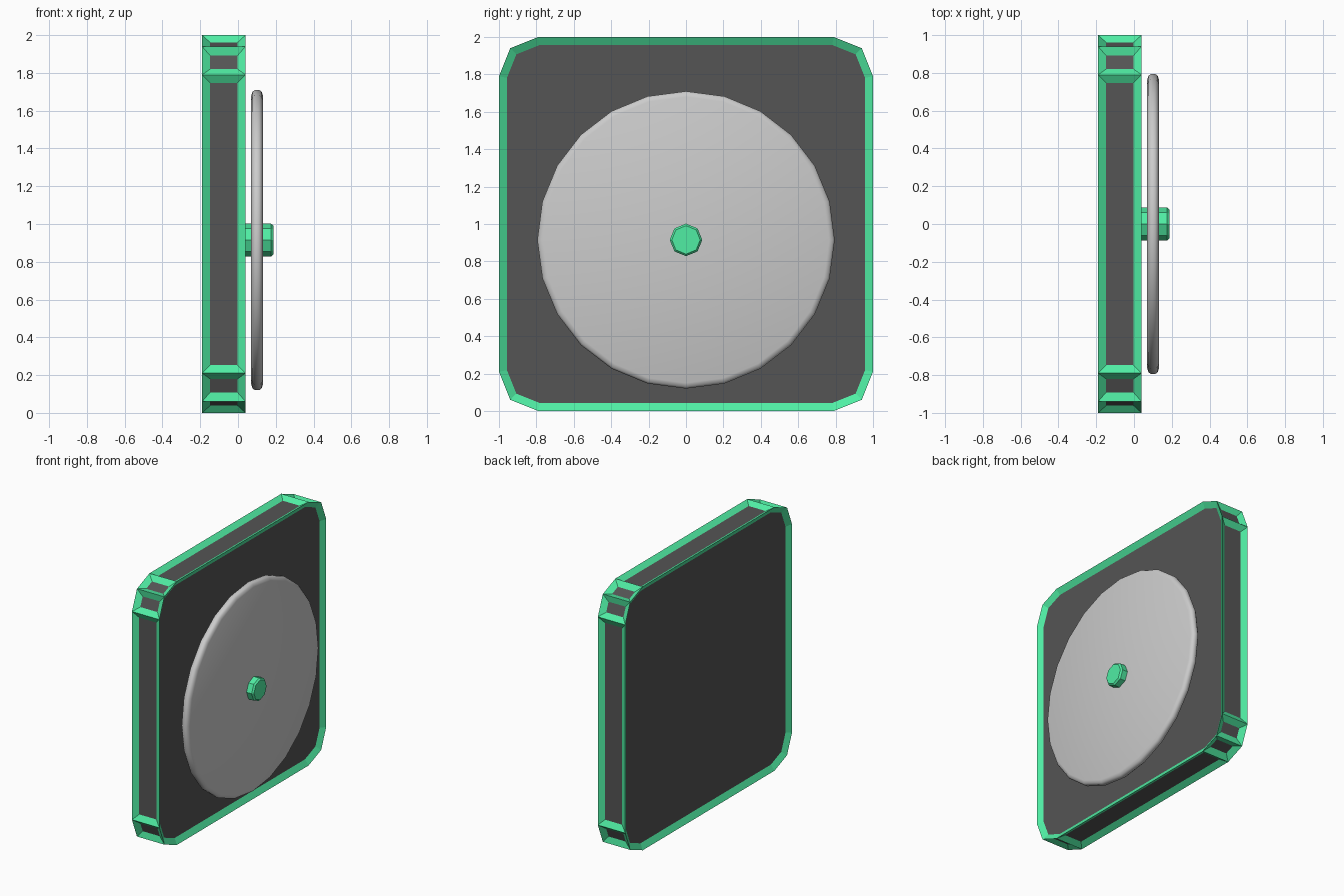
import bpy, bmesh
from math import sin, cos, pi

if "Cube" in bpy.data.objects:
    bpy.data.objects.remove(bpy.data.objects["Cube"])


def material(name, rgb):
    m = bpy.data.materials.new(name)
    m.diffuse_color = (*rgb, 1)
    m.use_nodes = True
    m.node_tree.nodes["Principled BSDF"].inputs["Base Color"].default_value = m.diffuse_color
    return m


green = material("green_trim", (0.08, 0.85, 0.37))
dark = material("dark_panel", (0.09, 0.09, 0.09))


def finish(bm, name, mats, smooth=False):
    bmesh.ops.recalc_face_normals(bm, faces=bm.faces)
    me = bpy.data.meshes.new(name)
    for f in bm.faces:
        f.smooth = smooth
    bm.to_mesh(me)
    bm.free()
    for m in mats:
        me.materials.append(m)
    ob = bpy.data.objects.new(name, me)
    bpy.context.collection.objects.link(ob)
    return ob


def lathe_x(name, profile, sides, zc, mats=(), smooth=False):
    """Capped solid of revolution around an x-parallel axis at height zc."""
    bm = bmesh.new()
    rings = []
    for x, r in profile:
        rings.append([bm.verts.new((x, r * sin(2 * pi * i / sides),
                                    zc + r * cos(2 * pi * i / sides)))
                      for i in range(sides)])
    for a, b in zip(rings, rings[1:]):
        for i in range(sides):
            j = (i + 1) % sides
            bm.faces.new((a[i], a[j], b[j], b[i]))
    bm.faces.new(rings[0])
    bm.faces.new(rings[-1])
    return finish(bm, name, mats, smooth)


# Slab with two-step chamfered corners; every face gets a sloped recessed panel
corner = [(1, 0.79), (0.94, 0.94), (0.79, 1)]
outline = []
for k in range(4):
    for y, z in corner:
        for _ in range(k):
            y, z = -z, y
        outline.append((y, z + 1))

bm = bmesh.new()
base = bm.faces.new([bm.verts.new((-0.19, y, z)) for y, z in outline])
ext = bmesh.ops.extrude_face_region(bm, geom=[base], use_keep_orig=True)
bmesh.ops.translate(bm, vec=(0.23, 0, 0),
                    verts=[g for g in ext["geom"] if isinstance(g, bmesh.types.BMVert)])
bmesh.ops.recalc_face_normals(bm, faces=bm.faces)
panels = list(bm.faces)
rim = bmesh.ops.inset_individual(bm, faces=panels, thickness=0.043, depth=-0.025,
                                 use_even_offset=True)["faces"]
for f in bm.faces:
    f.material_index = 1
for f in rim:
    f.material_index = 0
finish(bm, "framed_panel", [green, dark])

# Round disc with softened rim
lathe_x("disc", [(0.07, 0.765), (0.077, 0.785), (0.09, 0.795),
                 (0.112, 0.795), (0.125, 0.785), (0.132, 0.765)],
        24, 0.915, smooth=True)

# Octagonal centre knob passing through the disc into the panel
lathe_x("centre_knob", [(0.0, 0.087), (0.175, 0.087), (0.187, 0.076)],
        8, 0.915, [green])
